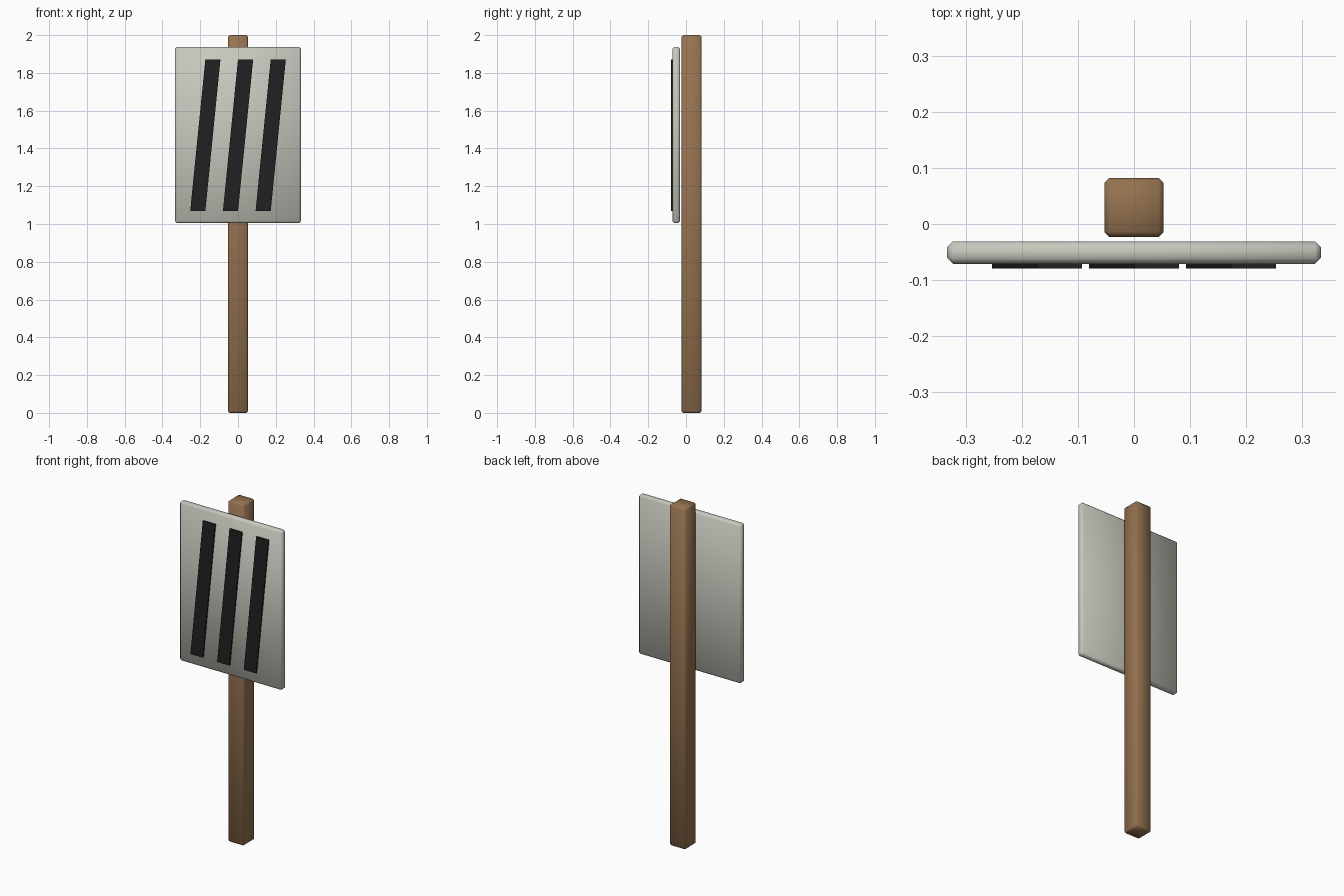
import bpy
import bmesh

cube = bpy.data.objects.get("Cube")
if cube:
    bpy.data.objects.remove(cube, do_unlink=True)


def material(name, rgb):
    mat = bpy.data.materials.new(name)
    mat.use_nodes = True
    mat.diffuse_color = (*rgb, 1)
    mat.node_tree.nodes["Principled BSDF"].inputs["Base Color"].default_value = (*rgb, 1)
    return mat


def box(name, low, high, mat, bevel=0.0, lean=0.0):
    """Box between two corners, optionally chamfered or leaning along x."""
    bm = bmesh.new()
    bmesh.ops.create_cube(bm, size=1)
    for v in bm.verts:
        top = v.co.z > 0
        v.co = [a + (c + 0.5) * (b - a) for a, b, c in zip(low, high, v.co)]
        if top:
            v.co.x += lean
    if bevel:
        bmesh.ops.bevel(bm, geom=bm.edges[:], offset=bevel, segments=1,
                        affect='EDGES', profile=0.5)
        for f in bm.faces:
            f.smooth = True
    mesh = bpy.data.meshes.new(name)
    bm.to_mesh(mesh)
    bm.free()
    mesh.materials.append(mat)
    obj = bpy.data.objects.new(name, mesh)
    bpy.context.collection.objects.link(obj)
    return obj


wood = material("brown wood", (0.30, 0.17, 0.08))
paint = material("pale grey", (0.58, 0.58, 0.52))
black = material("black paint", (0.015, 0.015, 0.015))

# Post and board, both with softly shaded chamfers
box("post", (-0.053, -0.023, 0), (0.053, 0.082, 2), wood, bevel=0.009)
box("sign_board", (-0.333, -0.071, 1.005), (0.333, -0.031, 1.938), paint, bevel=0.01)

# Slanted stripes on the front of the board
for side, x in (("right", -0.173), ("middle", 0), ("left", 0.173)):
    box(f"{side}_stripe", (x - 0.08, -0.0795, 1.068), (x, -0.0715, 1.87), black, lean=0.08)
